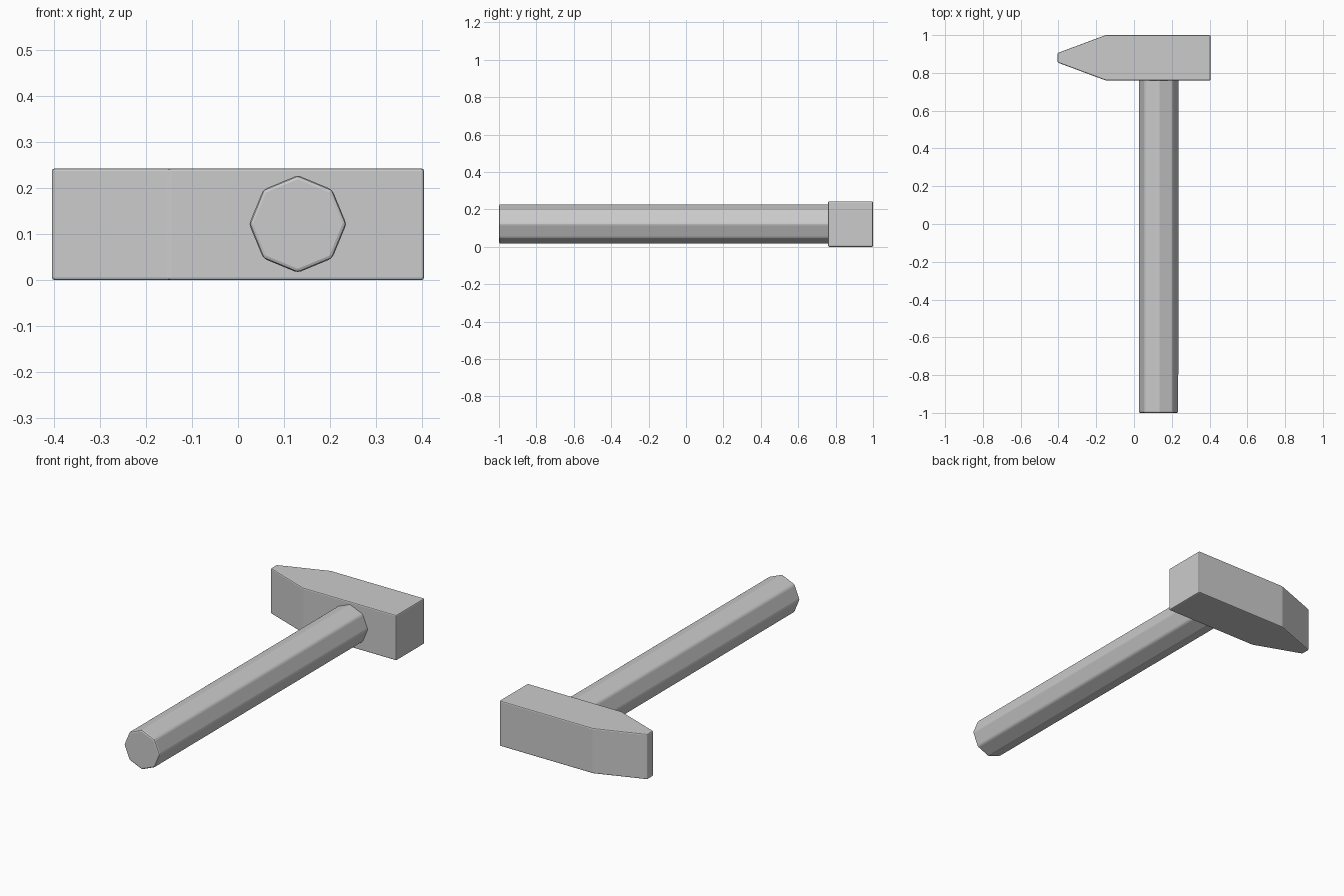
import bpy, bmesh
from math import cos, sin, pi
from mathutils import Vector

if "Cube" in bpy.data.objects:
    bpy.data.objects.remove(bpy.data.objects["Cube"])


def prism(name, profile, offset, bevel):
    """Extrude a closed profile along offset and soften its edges."""
    bm = bmesh.new()
    face = bm.faces.new([bm.verts.new(p) for p in profile])
    ext = bmesh.ops.extrude_face_region(bm, geom=[face])
    verts = [g for g in ext["geom"] if isinstance(g, bmesh.types.BMVert)]
    bmesh.ops.translate(bm, verts=verts, vec=Vector(offset))
    bmesh.ops.recalc_face_normals(bm, faces=bm.faces)
    mesh = bpy.data.meshes.new(name)
    bm.to_mesh(mesh)
    bm.free()
    ob = bpy.data.objects.new(name, mesh)
    bpy.context.collection.objects.link(ob)
    mod = ob.modifiers.new("soft_edges", "BEVEL")
    mod.width = bevel
    mod.segments = 2
    mod.limit_method = "ANGLE"
    mod.angle_limit = 0.15
    return ob


# Hammer head: block tapering to a blunt wedge on the left
head_outline = [(-0.405, 0.855), (-0.15, 0.76), (0.405, 0.76),
                (0.405, 1.0), (-0.15, 1.0), (-0.405, 0.905)]
prism("hammer_head", [(x, y, 0) for x, y in head_outline], (0, 0, 0.243), 0.006)

# Handle: octagonal bar with a corner pointing up, seated in the head
octagon = [(0.13 + 0.106 * cos(i * pi / 4), -1.0, 0.122 + 0.106 * sin(i * pi / 4))
           for i in range(8)]
prism("handle", octagon, (0, 1.78, 0), 0.008)
